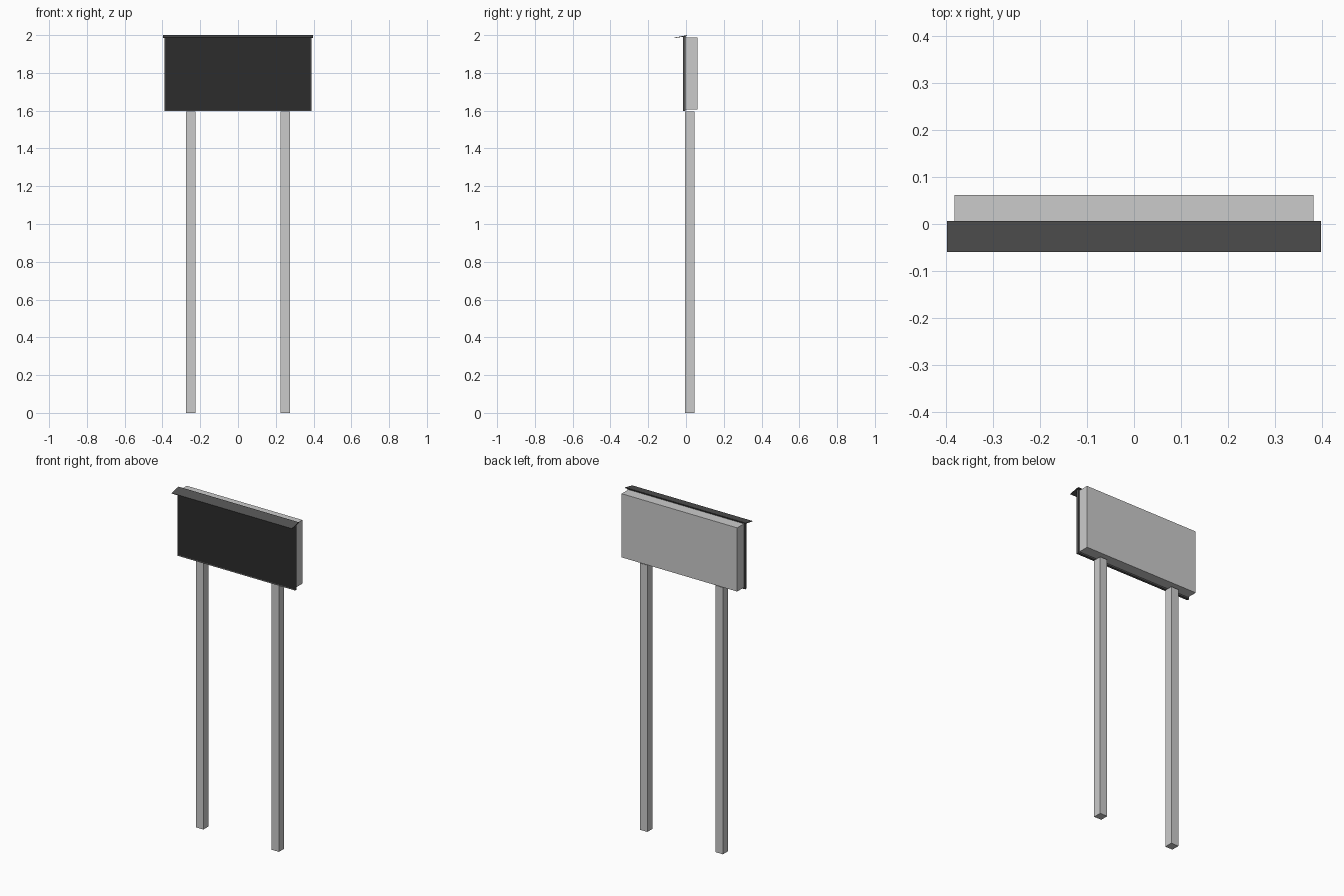
import bpy, bmesh

if "Cube" in bpy.data.objects:
    bpy.data.objects.remove(bpy.data.objects["Cube"])


def material(name, value):
    mat = bpy.data.materials.new(name)
    mat.diffuse_color = (value, value, value, 1)
    mat.use_nodes = True
    mat.node_tree.nodes["Principled BSDF"].inputs["Base Color"].default_value = mat.diffuse_color
    return mat


def make_object(name, bm, mats=()):
    bmesh.ops.recalc_face_normals(bm, faces=bm.faces)
    mesh = bpy.data.meshes.new(name)
    bm.to_mesh(mesh)
    bm.free()
    for mat in mats:
        mesh.materials.append(mat)
    obj = bpy.data.objects.new(name, mesh)
    bpy.context.collection.objects.link(obj)
    return obj


def box_mesh(x0, x1, y0, y1, z0, z1):
    bm = bmesh.new()
    bmesh.ops.create_cube(bm, size=1)
    for v in bm.verts:
        v.co.x = x1 if v.co.x > 0 else x0
        v.co.y = y1 if v.co.y > 0 else y0
        v.co.z = z1 if v.co.z > 0 else z0
    return bm


frame_grey = material("frame_grey", 0.09)
screen_black = material("screen_black", 0.025)

# Two square posts
for side, x in (("left", -0.25), ("right", 0.25)):
    make_object(side + "_post", box_mesh(x - 0.025, x + 0.025, -0.006, 0.044, 0, 1.595))

# Rear cabinet
make_object("cabinet", box_mesh(-0.382, 0.382, -0.002, 0.062, 1.607, 1.988))

# Front frame with a slightly recessed dark screen
bm = box_mesh(-0.39, 0.39, -0.017, -0.002, 1.598, 1.993)
bm.normal_update()
front = min(bm.faces, key=lambda f: f.calc_center_median().y)
bmesh.ops.inset_region(bm, faces=[front], thickness=0.007, depth=-0.002)
front.material_index = 1
make_object("screen_panel", bm, (frame_grey, screen_black))

# Thin sloping visor above the screen
profile = [(0.006, 2.0), (-0.06, 1.987), (-0.06, 1.984), (0.006, 1.995)]
bm = bmesh.new()
face = bm.faces.new([bm.verts.new((-0.398, y, z)) for y, z in profile])
ext = bmesh.ops.extrude_face_region(bm, geom=[face])
moved = [g for g in ext["geom"] if isinstance(g, bmesh.types.BMVert)]
bmesh.ops.translate(bm, verts=moved, vec=(0.796, 0, 0))
# Close the starting end if the extrusion consumed it
bmesh.ops.holes_fill(bm, edges=[e for e in bm.edges if e.is_boundary], sides=4)
make_object("visor", bm, (frame_grey,))
